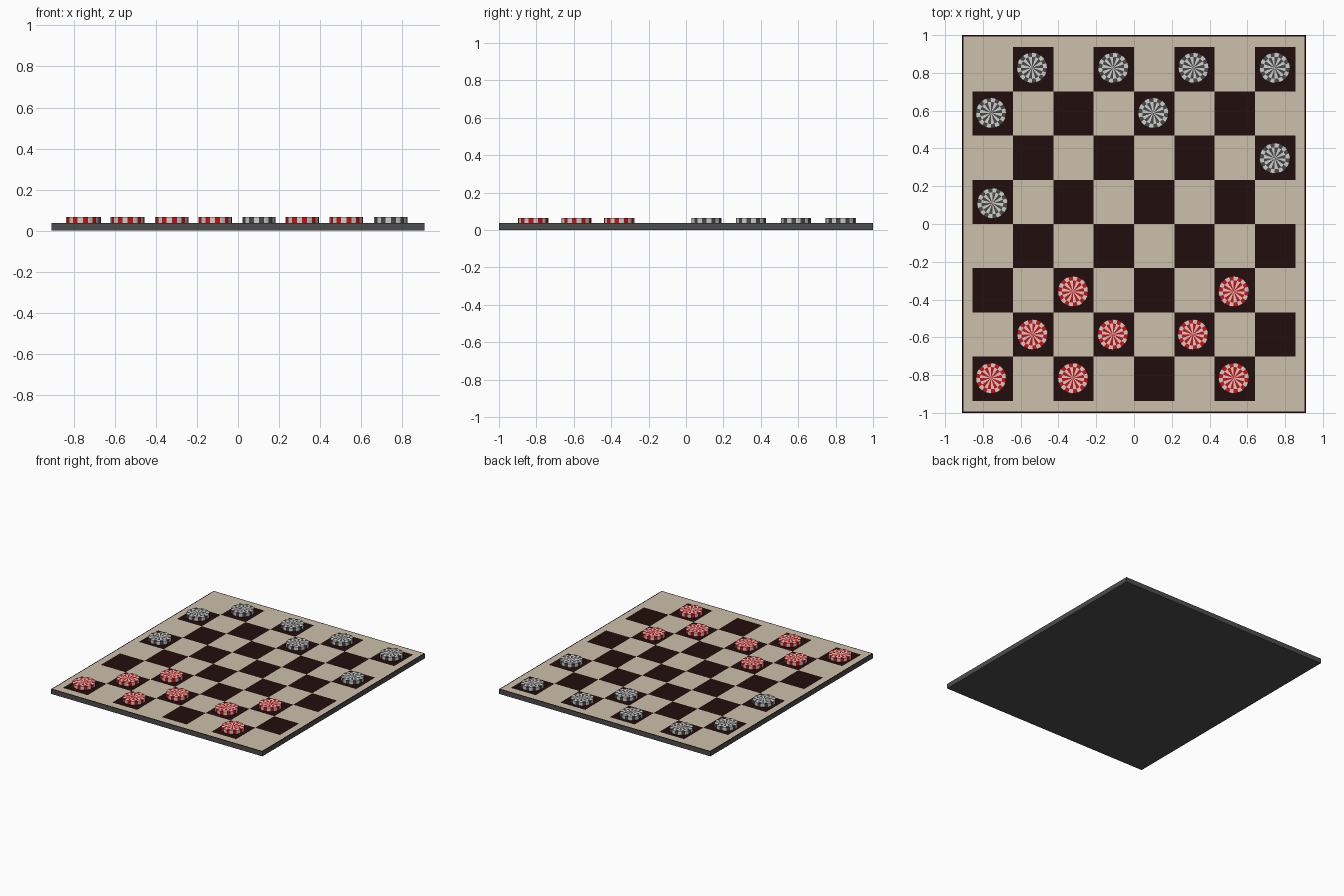
import bpy, bmesh, math

if "Cube" in bpy.data.objects:
    bpy.data.objects.remove(bpy.data.objects["Cube"])

TOP = 0.038          # board thickness
CHIP_TOP = 0.065
HX, HY = 0.91, 1.0   # board half sizes
CW, RH = 0.2135, 0.2342  # square size


def material(name, rgb):
    m = bpy.data.materials.new(name)
    m.diffuse_color = (*rgb, 1)
    m.use_nodes = True
    m.node_tree.nodes["Principled BSDF"].inputs["Base Color"].default_value = m.diffuse_color
    return m


cream = material("cream", (0.60, 0.53, 0.41))
brown = material("dark brown", (0.016, 0.004, 0.004))
charcoal = material("charcoal", (0.075, 0.075, 0.075))
red = material("red", (0.64, 0.004, 0.004))
grey = material("dark grey", (0.065, 0.065, 0.065))
white = material("off white", (0.62, 0.62, 0.61))


def add_object(name, mesh, loc=(0, 0, 0)):
    ob = bpy.data.objects.new(name, mesh)
    ob.location = loc
    bpy.context.collection.objects.link(ob)
    return ob


def finish(bm, name, mats):
    mesh = bpy.data.meshes.new(name)
    bm.to_mesh(mesh)
    bm.free()
    for m in mats:
        mesh.materials.append(m)
    return mesh


# Board: a grid whose cuts follow the squares, with a thin dark edge line
def build_board():
    rim = 0.007
    xs = [-HX, -HX + rim] + [CW * i for i in range(-4, 5)] + [HX - rim, HX]
    ys = [-HY, -HY + rim] + [RH * i for i in range(-4, 5)] + [HY - rim, HY]
    bm = bmesh.new()
    grid = [[bm.verts.new((x, y, TOP)) for x in xs] for y in ys]
    n = len(xs) - 1
    for r in range(n):
        for c in range(n):
            f = bm.faces.new((grid[r][c], grid[r][c + 1],
                              grid[r + 1][c + 1], grid[r + 1][c]))
            edge = r in (0, n - 1) or c in (0, n - 1)
            square = 2 <= r < n - 2 and 2 <= c < n - 2 and (r + c) % 2 == 0
            f.material_index = 1 if edge or square else 0
    # sides and underside
    low = [bm.verts.new((x, y, 0)) for x, y in
           ((-HX, -HY), (HX, -HY), (HX, HY), (-HX, HY))]
    bm.faces.new(low[::-1]).material_index = 2
    borders = (grid[0], [row[-1] for row in grid],
               grid[-1][::-1], [row[0] for row in grid][::-1])
    for i, line in enumerate(borders):
        f = bm.faces.new([low[i], low[(i + 1) % 4]] + line[::-1])
        f.material_index = 2
    add_object("board", finish(bm, "board", (cream, brown, charcoal)))


# Chip: centre wedges, an outer band in opposite phase, and a striped wall
def chip_mesh(name, colour, radius=0.081, sectors=20, sub=2):
    n = sectors * sub
    bm = bmesh.new()

    def ring(r, z):
        return [bm.verts.new((r * math.cos(math.tau * i / n),
                              r * math.sin(math.tau * i / n), z)) for i in range(n)]

    h = CHIP_TOP - TOP
    centre = bm.verts.new((0, 0, h))
    inner, outer, base = ring(radius * 0.72, h), ring(radius, h), ring(radius, 0)
    for i in range(n):
        j = (i + 1) % n
        phase = (i // sub) % 2
        bm.faces.new((centre, inner[i], inner[j])).material_index = phase
        bm.faces.new((inner[i], outer[i], outer[j], inner[j])).material_index = 1 - phase
        wall = bm.faces.new((outer[i], base[i], base[j], outer[j]))
        wall.material_index = 1 - phase
        wall.smooth = True
    bm.faces.new(base[::-1])
    for e in bm.edges:  # keep the rims crisp
        if len(e.link_faces) == 2 and e.calc_face_angle(0) > 0.6:
            e.smooth = False
    return finish(bm, name, (colour, white))


build_board()

sets = (
    ("grey_chip", grey, ((-0.54, 0.827), (-0.11, 0.827), (0.315, 0.827), (0.745, 0.827),
                         (-0.757, 0.588), (0.102, 0.588), (0.745, 0.348), (-0.75, 0.11))),
    ("red_chip", red, ((-0.323, -0.357), (0.528, -0.357), (-0.538, -0.585),
                       (-0.112, -0.585), (0.312, -0.585), (-0.757, -0.816),
                       (-0.323, -0.816), (0.528, -0.816))),
)
for name, colour, places in sets:
    mesh = chip_mesh(name, colour)
    for k, (x, y) in enumerate(places):
        add_object(f"{name}_{k + 1}", mesh, (x, y, TOP))
